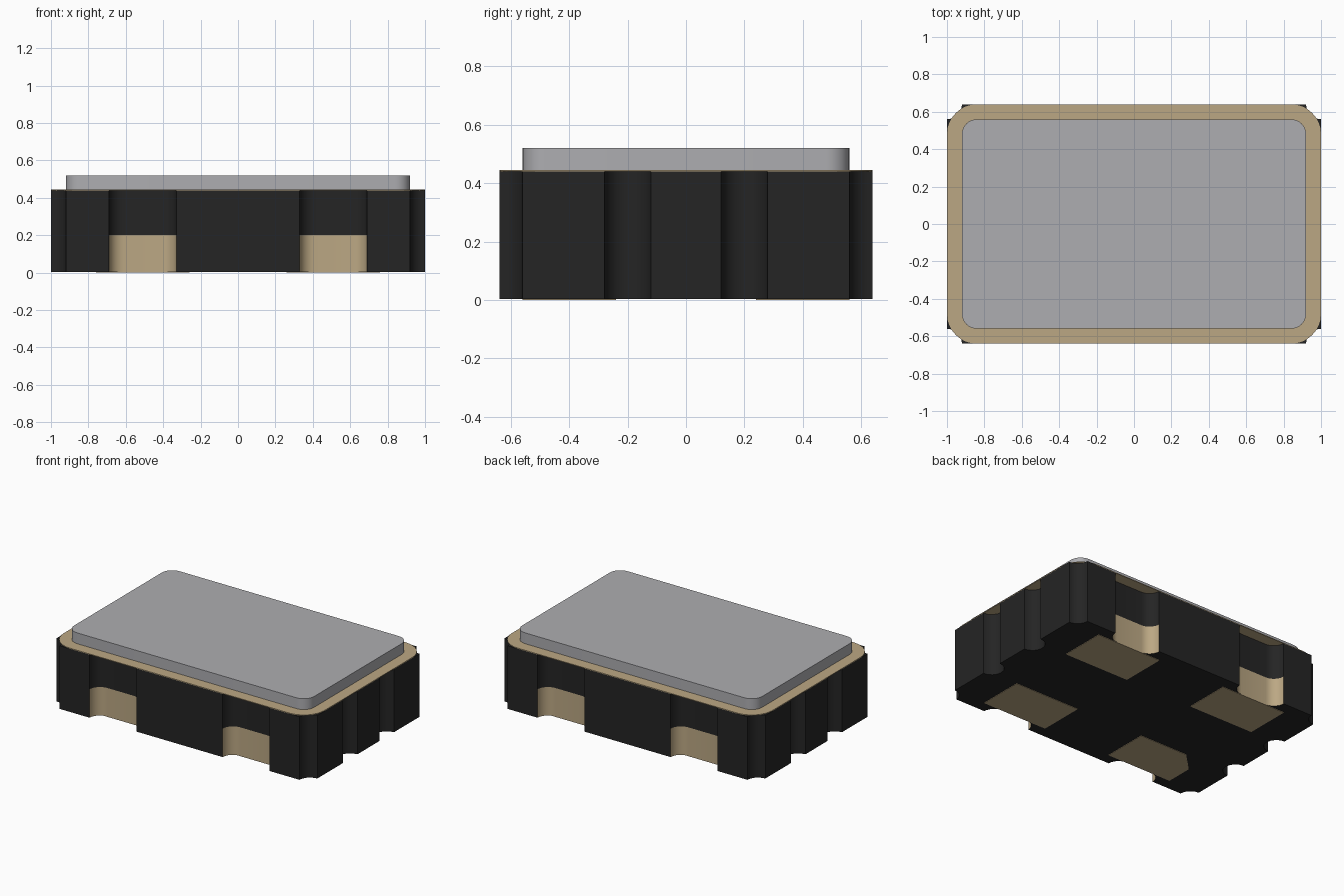
import bpy, bmesh, math

if "Cube" in bpy.data.objects:
    bpy.data.objects.remove(bpy.data.objects["Cube"])

X, Y = 1.0, 0.64          # body half sizes
R = 0.08                  # corner and side notch radius
SLOT_C, SLOT_W, SLOT_D = 0.51, 0.36, 0.08


def material(name, rgb):
    m = bpy.data.materials.new(name)
    m.diffuse_color = (*rgb, 1)
    m.use_nodes = True
    m.node_tree.nodes["Principled BSDF"].inputs["Base Color"].default_value = m.diffuse_color
    return m


black = material("black ceramic", (0.018, 0.018, 0.018))
gold = material("dull gold", (0.50, 0.39, 0.23))
grey = material("grey metal", (0.42, 0.42, 0.44))


def arc(cx, cy, r, a0, a1, n=8):
    return [(cx + r * math.cos(math.radians(a0 + (a1 - a0) * i / n)),
             cy + r * math.sin(math.radians(a0 + (a1 - a0) * i / n))) for i in range(n + 1)]


def rounded_rect(hx, hy, r):
    pts = []
    for sx, sy, a in ((1, 1, 0), (-1, 1, 90), (-1, -1, 180), (1, -1, 270)):
        pts += arc(sx * (hx - r), sy * (hy - r), r, a, a + 90)
    return pts


def prism(name, pts, levels, mats, rule=None):
    """Extrude an outline through several heights."""
    bm = bmesh.new()
    rings = [[bm.verts.new((x, y, z)) for x, y in pts] for z in levels]
    bm.faces.new(rings[0][::-1])
    bm.faces.new(rings[-1])
    n = len(pts)
    for a, b in zip(rings, rings[1:]):
        for i in range(n):
            j = (i + 1) % n
            f = bm.faces.new((a[i], a[j], b[j], b[i]))
            if rule and rule(f.calc_center_median()):
                f.material_index = 1
    bmesh.ops.recalc_face_normals(bm, faces=bm.faces)
    me = bpy.data.meshes.new(name)
    bm.to_mesh(me)
    bm.free()
    ob = bpy.data.objects.new(name, me)
    bpy.context.collection.objects.link(ob)
    for m in mats:
        me.materials.append(m)
    bpy.context.view_layer.objects.active = ob
    ob.select_set(True)
    bpy.ops.object.shade_smooth_by_angle(angle=math.radians(30))
    ob.select_set(False)
    return ob


def slot(c):
    """Round-ended slot in the back edge, listed from +x to -x."""
    h = SLOT_W / 2 - SLOT_D
    return arc(c + h, Y, SLOT_D, 360, 270) + arc(c - h, Y, SLOT_D, 270, 180)


# Ceramic body: notched outline, half of it turned 180 degrees for the rest
half = []
for c in (-0.2, 0.2):
    half += arc(X, c, R, 270, 90)
half += arc(X, Y, R, 270, 180)
half += slot(SLOT_C) + slot(-SLOT_C)
half += arc(-X, Y, R, 360, 270)
outline = half + [(-x, -y) for x, y in half]
prism("body", outline, (0.003, 0.2, 0.44), (black, gold),
      lambda p: p.z < 0.2 and abs(abs(p.x) - SLOT_C) < SLOT_W / 2 and 0.5 < abs(p.y) < Y - 0.001)

# Solder pads under the body, one with a cut corner
for sx in (1, -1):
    for sy in (1, -1):
        edge = Y - SLOT_D
        pts = [(0.26, edge), (0.26, 0.24), (0.76, 0.24), (0.76, edge)]
        if sx < 0 and sy < 0:
            pts[2:3] = [(0.63, 0.24), (0.76, 0.37)]
        prism(f"pad_{'right' if sx > 0 else 'left'}_{'back' if sy > 0 else 'front'}",
              [(sx * x, sy * y) for x, y in pts], (0, 0.004), (gold,))

# Seal ring and lid
prism("seal_ring", rounded_rect(X, Y, 0.16), (0.44, 0.445), (gold,))
prism("lid", rounded_rect(0.92, 0.56, R), (0.445, 0.52), (grey,))
